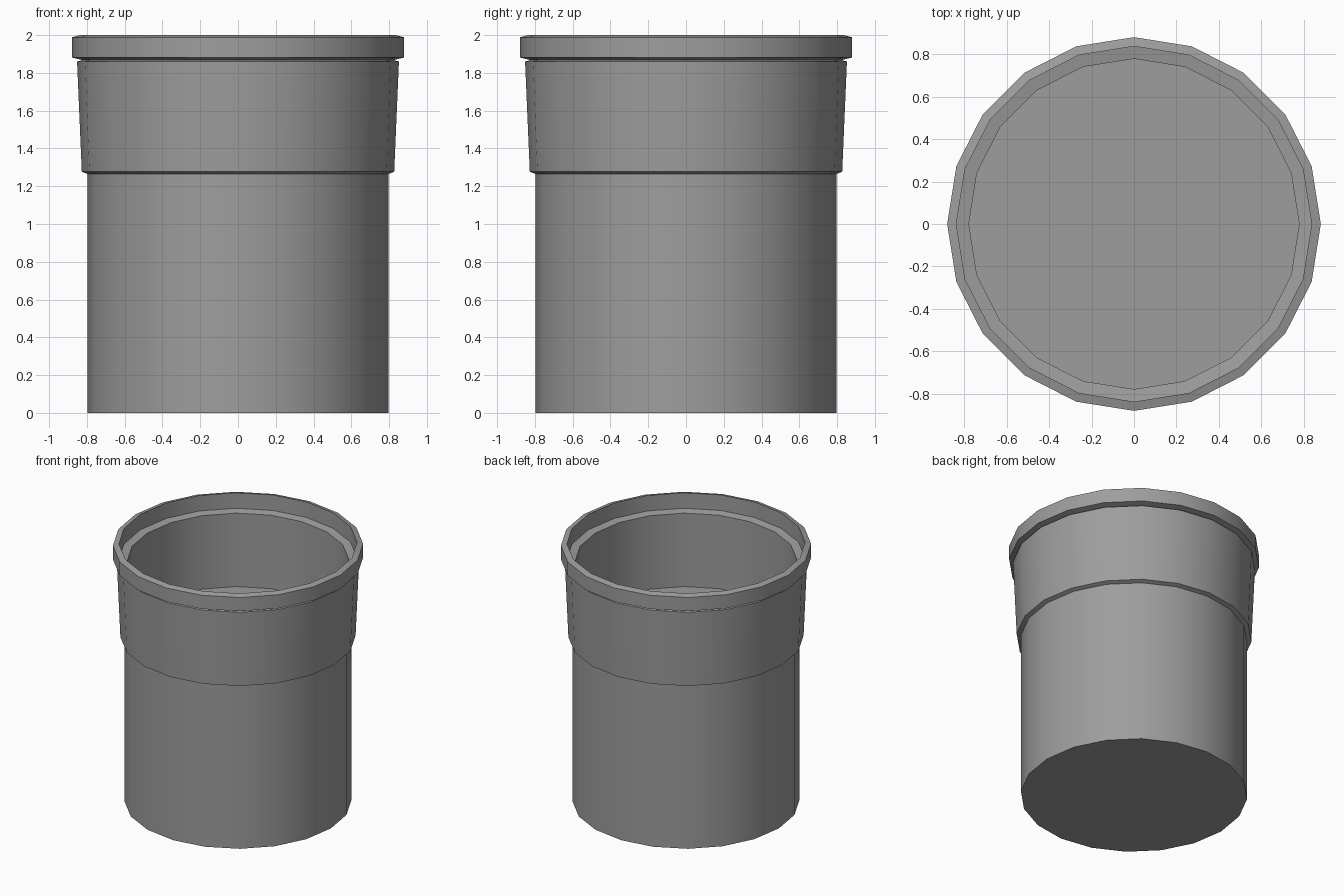
import bpy, bmesh, math

if "Cube" in bpy.data.objects:
    bpy.data.objects.remove(bpy.data.objects["Cube"])

SIDES = 20


def lathe(name, profile, material):
    """Revolve an (r, z) profile about z and cap both ends."""
    bm = bmesh.new()
    rings = []
    for r, z in profile:
        rings.append([bm.verts.new((r * math.cos(2 * math.pi * i / SIDES),
                                    r * math.sin(2 * math.pi * i / SIDES), z))
                      for i in range(SIDES)])
    for low, high in zip(rings, rings[1:]):
        for i in range(SIDES):
            j = (i + 1) % SIDES
            bm.faces.new((low[i], low[j], high[j], high[i]))
    bm.faces.new(rings[0][::-1])
    bm.faces.new(rings[-1])
    mesh = bpy.data.meshes.new(name)
    bm.to_mesh(mesh)
    bm.free()
    mesh.materials.append(material)
    obj = bpy.data.objects.new(name, mesh)
    bpy.context.collection.objects.link(obj)
    bpy.ops.object.select_all(action='DESELECT')
    obj.select_set(True)
    bpy.context.view_layer.objects.active = obj
    bpy.ops.object.shade_smooth_by_angle(angle=math.radians(25))
    return obj


dark_grey = bpy.data.materials.new("dark_grey")
dark_grey.diffuse_color = (0.34, 0.34, 0.34, 1.0)
dark_grey.use_nodes = True
dark_grey.node_tree.nodes["Principled BSDF"].inputs["Base Color"].default_value = dark_grey.diffuse_color

# Container: straight body, flared collar, lip, inner ledge, well and its floor
lathe("container", [
    (0.797, 0.0), (0.797, 1.265),       # body
    (0.827, 1.277), (0.852, 1.86),      # collar
    (0.825, 1.868), (0.845, 1.873),     # groove under the lip
    (0.88, 1.882), (0.88, 1.988),       # lip
    (0.837, 2.0), (0.837, 1.88),        # sloping rim and inside of the lip
    (0.778, 1.87), (0.778, 1.30),       # ledge and well down to the floor
], dark_grey)
